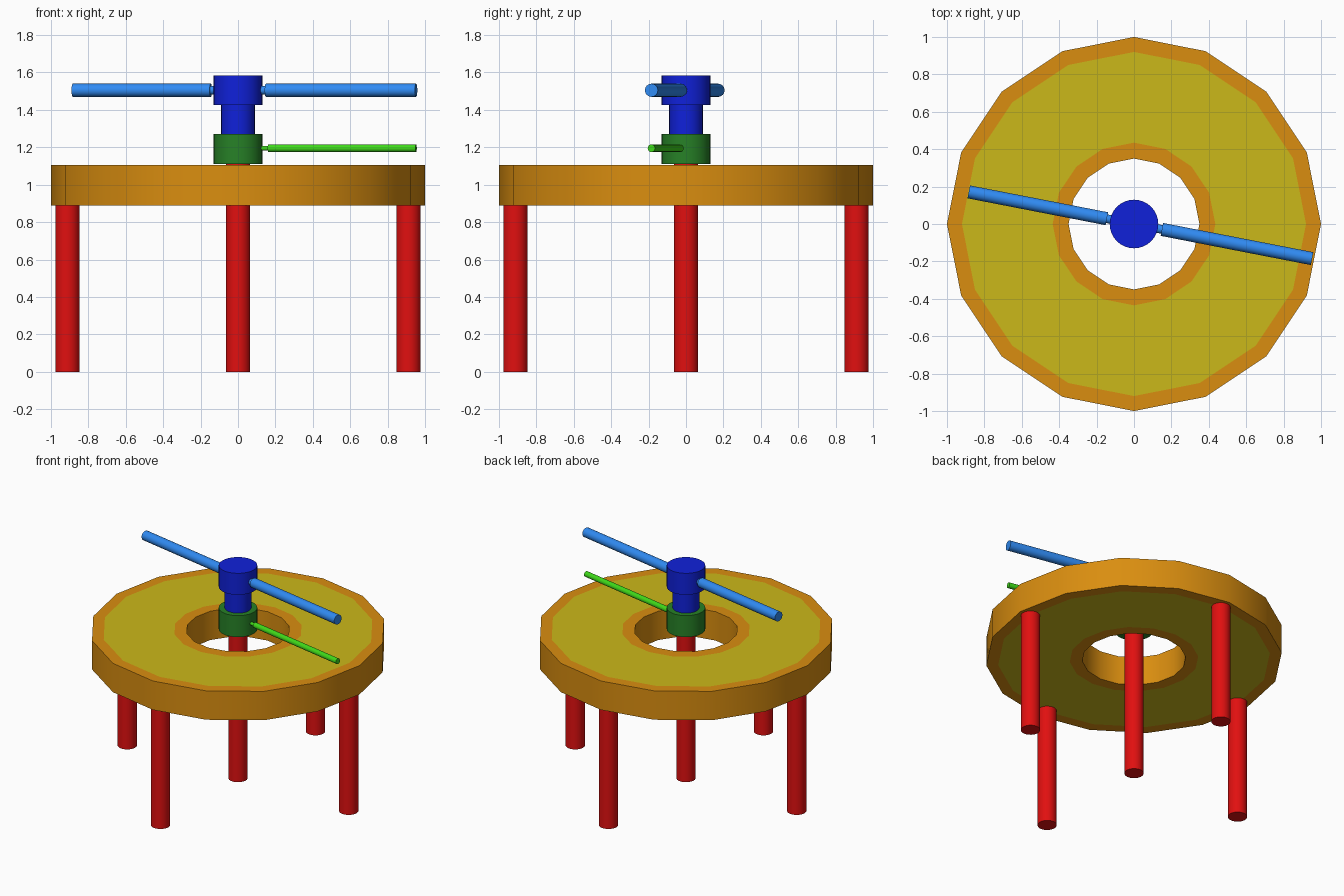
import bpy, bmesh
from math import sin, cos, pi, radians
from mathutils import Vector, Matrix

if "Cube" in bpy.data.objects:
    bpy.data.objects.remove(bpy.data.objects["Cube"])


def material(name, rgb):
    m = bpy.data.materials.new(name)
    m.diffuse_color = (*rgb, 1)
    m.use_nodes = True
    m.node_tree.nodes["Principled BSDF"].inputs["Base Color"].default_value = m.diffuse_color
    return m


RED = material("red", (0.75, 0.005, 0.005))
ORANGE = material("orange", (0.70, 0.27, 0.005))
YELLOW = material("yellow", (0.60, 0.48, 0.01))
BLUE = material("blue", (0.005, 0.015, 0.70))
SKY = material("light_blue", (0.03, 0.26, 0.90))
GREEN = material("dark_green", (0.02, 0.22, 0.02))
LIME = material("bright_green", (0.05, 0.70, 0.01))


def finish(bm, name, *mats):
    bmesh.ops.recalc_face_normals(bm, faces=bm.faces)
    mesh = bpy.data.meshes.new(name)
    bm.to_mesh(mesh)
    bm.free()
    for m in mats:
        mesh.materials.append(m)
    ob = bpy.data.objects.new(name, mesh)
    bpy.context.collection.objects.link(ob)
    bpy.ops.object.select_all(action='DESELECT')
    ob.select_set(True)
    bpy.context.view_layer.objects.active = ob
    bpy.ops.object.shade_smooth_by_angle(angle=radians(30))
    return ob


def rod(name, a, b, radius, mat, sides=32):
    """Capped cylinder between two points."""
    a, b = Vector(a), Vector(b)
    turn = (b - a).to_track_quat('Z', 'Y').to_matrix().to_4x4()
    bm = bmesh.new()
    bmesh.ops.create_cone(bm, cap_ends=True, segments=sides, radius1=radius, radius2=radius,
                          depth=(b - a).length,
                          matrix=Matrix.Translation((a + b) / 2) @ turn)
    return finish(bm, name, mat)


# Ring top: 16-sided, with a yellow band on the upper and lower faces
SIDES = 16
profile = [(0.35, 0.89), (0.435, 0.89), (0.92, 0.89), (1.0, 0.89),
           (1.0, 1.105), (0.92, 1.105), (0.435, 1.105), (0.35, 1.105)]
bm = bmesh.new()
loops = [[bm.verts.new((r * cos(2 * pi * i / SIDES), r * sin(2 * pi * i / SIDES), z))
          for r, z in profile] for i in range(SIDES)]
n = len(profile)
for i in range(SIDES):
    p, q = loops[i], loops[(i + 1) % SIDES]
    for j in range(n):
        k = (j + 1) % n
        face = bm.faces.new((p[j], q[j], q[k], p[k]))
        face.material_index = 1 if j in (1, 5) else 0
finish(bm, "ring_top", ORANGE, YELLOW)

# Legs around the rim and the central post
for i, side in enumerate(("right", "back", "left", "front")):
    x, y = 0.912 * cos(i * pi / 2), 0.912 * sin(i * pi / 2)
    rod(side + "_leg", (x, y, 0), (x, y, 0.89), 0.065, RED)
rod("centre_post", (0, 0, 0), (0, 0, 1.11), 0.065, RED)

# Stacked hubs
rod("lower_hub", (0, 0, 1.11), (0, 0, 1.27), 0.13, GREEN)
rod("hub_shaft", (0, 0, 1.27), (0, 0, 1.425), 0.09, BLUE)
rod("upper_hub", (0, 0, 1.425), (0, 0, 1.585), 0.13, BLUE)

# Arms, each a thin neck and a thicker bar
AIM = Vector((cos(radians(-11)), sin(radians(-11)), 0))


def arm(name, z, sign, start, end, radius, neck, mat, neck_mat):
    at = lambda d: AIM * sign * d + Vector((0, 0, z))
    rod(name + "_neck", at(0.1), at(start), neck, neck_mat)
    rod(name + "_bar", at(start), at(end), radius, mat)


arm("upper_right_arm", 1.505, 1, 0.152, 0.97, 0.035, 0.023, SKY, SKY)
arm("upper_left_arm", 1.505, -1, 0.148, 0.90, 0.035, 0.023, SKY, SKY)
arm("lower_arm", 1.195, 1, 0.165, 0.97, 0.02, 0.012, LIME, LIME)
